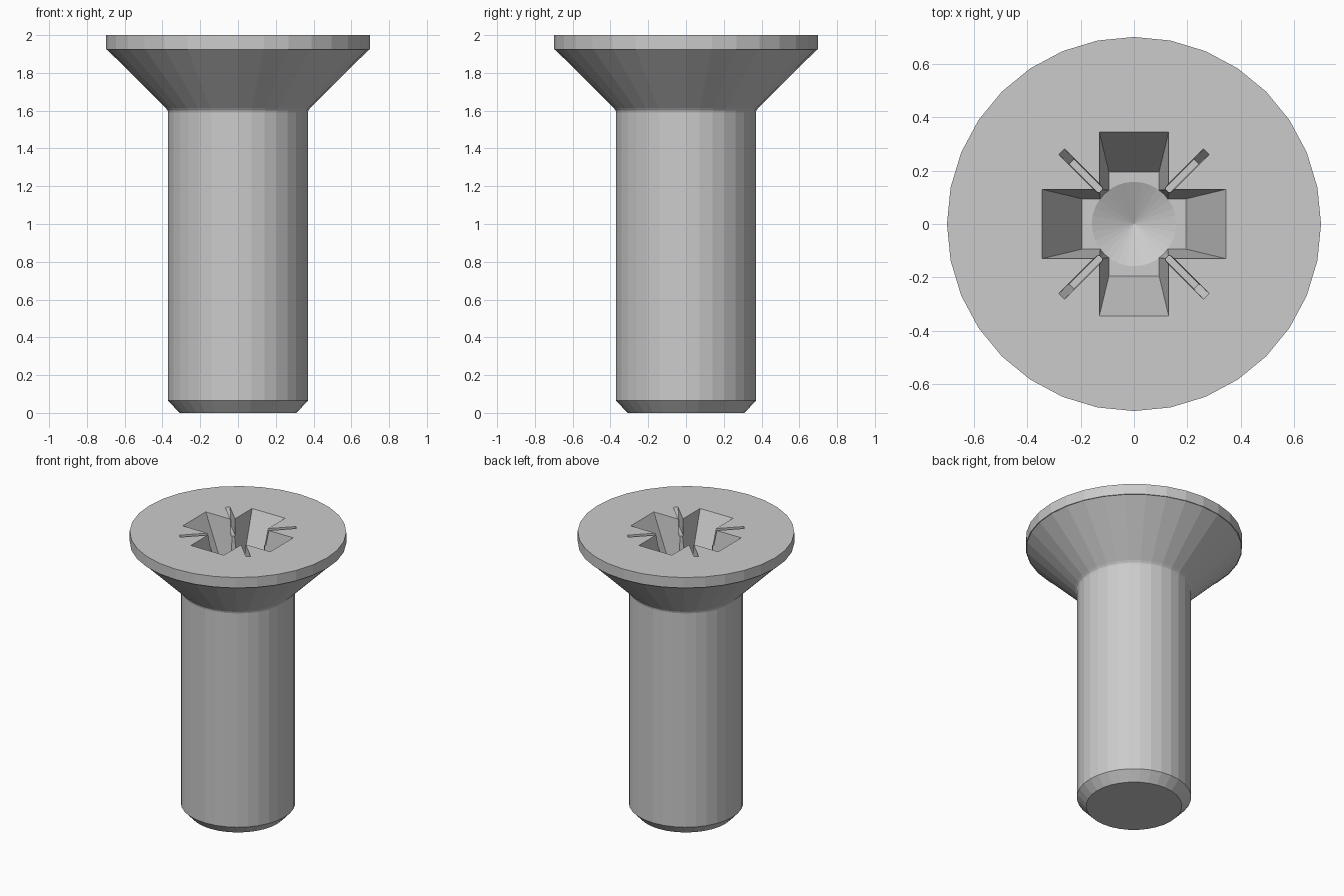
import bpy, bmesh, math
from mathutils import Matrix

if "Cube" in bpy.data.objects:
    bpy.data.objects.remove(bpy.data.objects["Cube"])

SEGS = 32
DEPTH = 0.32          # depth of the cross recess


def make_object(name, bm):
    bmesh.ops.recalc_face_normals(bm, faces=bm.faces)
    mesh = bpy.data.meshes.new(name)
    bm.to_mesh(mesh)
    bm.free()
    obj = bpy.data.objects.new(name, mesh)
    bpy.context.collection.objects.link(obj)
    return obj


def revolve(name, profile):
    """Closed solid of revolution; the first and last points lie on the axis."""
    bm = bmesh.new()
    rings = [[bm.verts.new((r * math.cos(2 * math.pi * i / SEGS),
                            r * math.sin(2 * math.pi * i / SEGS), z))
              for i in range(SEGS)] for r, z in profile[1:-1]]
    for a, b in zip(rings, rings[1:]):
        for i in range(SEGS):
            j = (i + 1) % SEGS
            bm.faces.new((a[i], a[j], b[j], b[i]))
    for ring, (_, z) in ((rings[0], profile[0]), (rings[-1], profile[-1])):
        if abs(z - ring[0].co.z) < 1e-6:
            bm.faces.new(ring)
        else:
            tip = bm.verts.new((0, 0, z))
            for i in range(SEGS):
                bm.faces.new((ring[i], ring[(i + 1) % SEGS], tip))
    return make_object(name, bm)


def tapered_bar(name, top, bottom, depth, angle):
    """Bar through the axis, tapering downwards from the top of the head."""
    over = 0.1        # carries the taper above the head
    bm = bmesh.new()
    bmesh.ops.create_cube(bm, size=2)
    for v in bm.verts:
        t = 1 + over / depth if v.co.z > 0 else 0
        v.co.x *= bottom[0] + (top[0] - bottom[0]) * t
        v.co.y *= bottom[1] + (top[1] - bottom[1]) * t
        v.co.z = 2 - depth + depth * t
    bm.transform(Matrix.Rotation(math.radians(angle), 4, 'Z'))
    return make_object(name, bm)


# Screw body: chamfered tip, shank, small fillet, countersunk head
screw = revolve("countersunk_screw", [
    (0, 0), (0.31, 0), (0.37, 0.065), (0.37, 1.59), (0.373, 1.602),
    (0.383, 1.615), (0.695, 1.925), (0.7, 1.925), (0.7, 2), (0, 2)])

# Recess cutters: conical centre, cross slots, thin diagonal ticks
floor = 2 - DEPTH
cutters = [revolve("centre_cutter", [
    (0, floor - 0.07), (0.158, floor), (0.182, 1.98), (0, 1.98)])]
for angle in (0, 90):
    cutters.append(tapered_bar("slot_cutter", (0.345, 0.13), (0.195, 0.094), DEPTH, angle))
for angle in (45, 135):
    cutters.append(tapered_bar("tick_cutter", (0.383, 0.015), (0.33, 0.013), 0.11, angle))

for cutter in cutters:
    mod = screw.modifiers.new(cutter.name, 'BOOLEAN')
    mod.operation = 'DIFFERENCE'
    mod.solver = 'EXACT'
    mod.object = cutter
    cutter.hide_render = True

# Apply the cuts and discard the cutters
bpy.context.view_layer.update()
graph = bpy.context.evaluated_depsgraph_get()
result = bpy.data.meshes.new_from_object(screw.evaluated_get(graph))
screw.modifiers.clear()
screw.data = result
for cutter in cutters:
    bpy.data.objects.remove(cutter)
